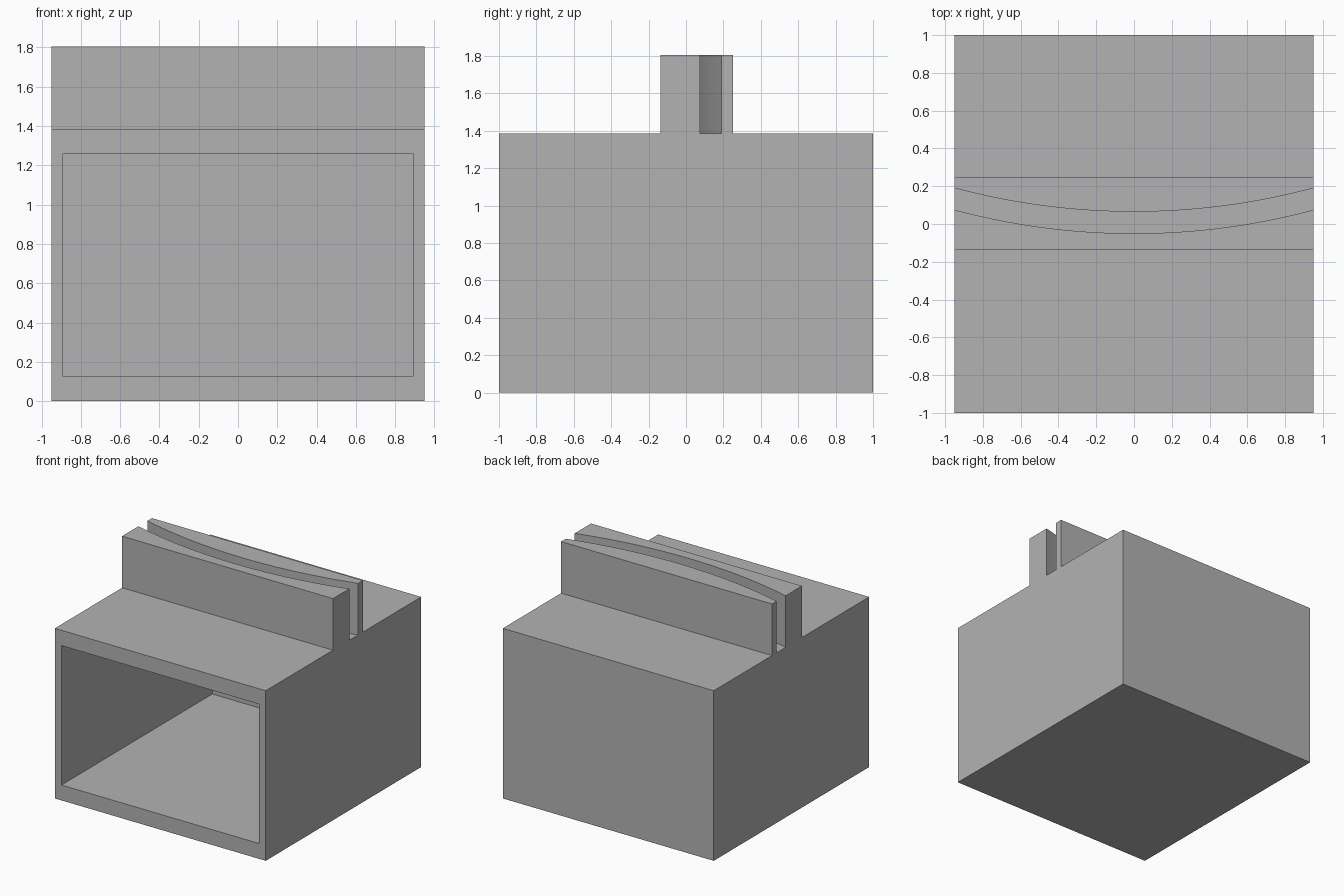
import bpy, bmesh, math

cube = bpy.data.objects.get("Cube")
if cube:
    bpy.data.objects.remove(cube, do_unlink=True)

WIDTH, BODY_TOP, RIDGE_TOP = 0.95, 1.385, 1.805
SAG, STEPS = 0.125, 32

grey = bpy.data.materials.new("plain_grey")
grey.use_nodes = True
colour = (0.45, 0.45, 0.45, 1)
grey.diffuse_color = colour
grey.node_tree.nodes["Principled BSDF"].inputs["Base Color"].default_value = colour


def finish(bm, name):
    bmesh.ops.recalc_face_normals(bm, faces=bm.faces)
    mesh = bpy.data.meshes.new(name)
    bm.to_mesh(mesh)
    bm.free()
    mesh.materials.append(grey)
    obj = bpy.data.objects.new(name, mesh)
    bpy.context.collection.objects.link(obj)
    return obj


def prism(name, outline, bottom, top):
    """Extrude an outline in the ground plane straight up."""
    bm = bmesh.new()
    face = bm.faces.new([bm.verts.new((x, y, bottom)) for x, y in outline])
    moved = bmesh.ops.extrude_face_region(bm, geom=[face], use_keep_orig=True)["geom"]
    for v in moved:
        if isinstance(v, bmesh.types.BMVert):
            v.co.z = top
    return finish(bm, name)


def rectangle(x, front, back):
    return [(-x, front), (x, front), (x, back), (-x, back)]


def arc(middle_y):
    """Shallow circular arc, left to right, lowest y at the centre."""
    radius = (WIDTH ** 2 + SAG ** 2) / (2 * SAG)
    half = math.asin(WIDTH / radius)
    angles = [half * (2 * i / STEPS - 1) for i in range(STEPS + 1)]
    return [(radius * math.sin(a), middle_y + radius * (1 - math.cos(a))) for a in angles]


# Hollow box, open at the front
body = prism("box_body", rectangle(WIDTH, -1, 1), 0, BODY_TOP)
cavity = prism("cavity_cutter", rectangle(0.89, -1.2, 0.94), 0.125, 1.26)
cavity.hide_render = True
cut = body.modifiers.new("cavity", "BOOLEAN")
cut.operation, cut.solver, cut.object = "DIFFERENCE", "EXACT", cavity
bpy.context.view_layer.objects.active = body
body.select_set(True)
bpy.ops.object.modifier_apply(modifier=cut.name)
bpy.data.objects.remove(cavity, do_unlink=True)

# Two upright rails leaving a curved slot between them
front_rail = prism("front_rail", [(WIDTH, -0.135), (-WIDTH, -0.135)] + arc(-0.05),
                   BODY_TOP, RIDGE_TOP)
back_rail = prism("back_rail", [(WIDTH, 0.25), (-WIDTH, 0.25)] + arc(0.065),
                  BODY_TOP, RIDGE_TOP)

# Smooth the curved slot walls while keeping the corners sharp
bpy.ops.object.select_all(action="DESELECT")
for rail in (front_rail, back_rail):
    rail.select_set(True)
bpy.context.view_layer.objects.active = front_rail
bpy.ops.object.shade_smooth_by_angle(angle=math.radians(30))
